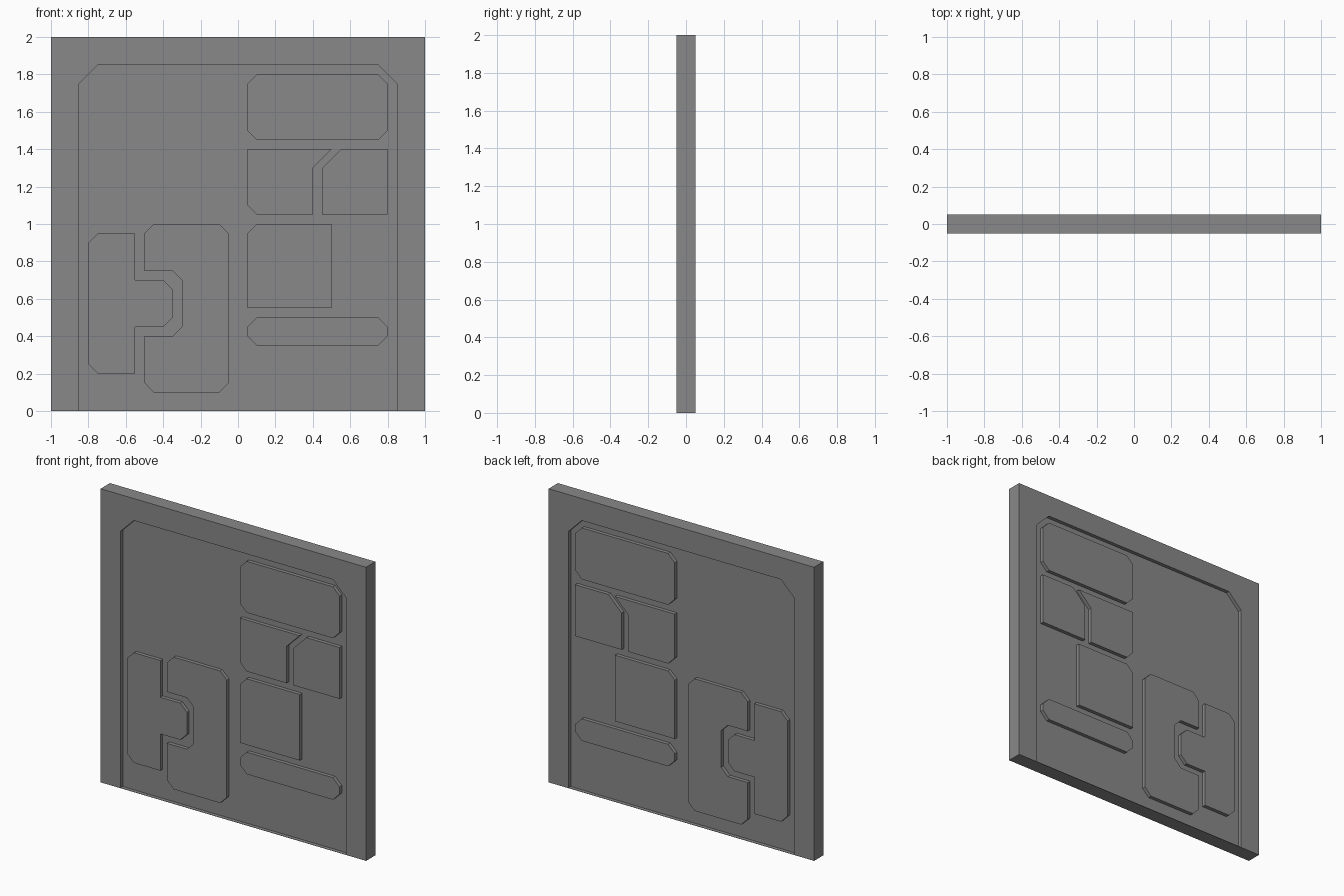
import bpy
import bmesh
from mathutils import Vector

cube = bpy.data.objects.get("Cube")
if cube:
    bpy.data.objects.remove(cube, do_unlink=True)

GRID = 0.05          # all outlines are drawn on this grid
FULL = 0.05          # half thickness of frame and raised pads
CORE = 0.025         # half thickness of the recessed panel

grey = bpy.data.materials.new("plain_grey")
grey.use_nodes = True
colour = (0.25, 0.25, 0.25, 1.0)
grey.diffuse_color = colour
grey.node_tree.nodes["Principled BSDF"].inputs["Base Color"].default_value = colour


def chamfered(corners):
    """Turn (x, z) or (x, z, cut) corners into an outline with cut corners."""
    points = []
    for i, corner in enumerate(corners):
        here = Vector(corner[:2])
        if len(corner) == 2:
            points.append(here)
            continue
        for other in (corners[i - 1], corners[(i + 1) % len(corners)]):
            points.append(here + (Vector(other[:2]) - here).normalized() * corner[2])
    return [p * GRID for p in points]


def slab(name, corners, half):
    """Extrude an outline in the xz plane evenly to both sides of y = 0."""
    bm = bmesh.new()
    base = bm.faces.new([bm.verts.new((p.x, -half, p.y)) for p in chamfered(corners)])
    moved = bmesh.ops.extrude_face_region(bm, geom=[base], use_keep_orig=True)
    verts = [v for v in moved["geom"] if isinstance(v, bmesh.types.BMVert)]
    bmesh.ops.translate(bm, verts=verts, vec=(0, 2 * half, 0))
    bmesh.ops.recalc_face_normals(bm, faces=bm.faces)
    mesh = bpy.data.meshes.new(name)
    bm.to_mesh(mesh)
    bm.free()
    mesh.materials.append(grey)
    obj = bpy.data.objects.new(name, mesh)
    bpy.context.collection.objects.link(obj)
    return obj


def box(left, right, low, high, cut):
    return [(left, low, cut), (left, high, cut), (right, high, cut), (right, low, cut)]


# Outer frame, thin bottom sill and recessed panel
slab("frame", [(-20, 0), (-20, 40), (20, 40), (20, 0),
               (17, 0), (17, 37, 2), (-17, 37, 2), (-17, 0)], FULL)
slab("bottom_sill", [(-17, 0), (-17, 0.04), (17, 0.04), (17, 0)], FULL)
slab("recessed_panel", [(-17, 0), (-17, 37, 2), (17, 37, 2), (17, 0)], CORE)

# Raised pads, standing out on both sides
pads = {
    "top_pad": box(1, 16, 29, 36, 1),
    "notched_pad": [(1, 28), (10, 28), (8, 26), (8, 21), (1, 21, 1)],
    "cut_corner_pad": [(9, 28, 2), (16, 28), (16, 21), (9, 21)],
    "square_pad": [(1, 20, 1), (10, 20), (10, 11), (1, 11)],
    "bottom_strip_pad": box(1, 16, 7, 10, 1),
    "tongue_pad": [(-16, 19, 1), (-11, 19), (-11, 14), (-7, 14, 1), (-7, 9, 1),
                   (-11, 9), (-11, 4), (-16, 4, 1)],
    "socket_pad": [(-10, 20, 1), (-1, 20, 1), (-1, 2, 1), (-10, 2, 1), (-10, 8),
                   (-6, 8, 1), (-6, 15, 1), (-10, 15)],
}
for name, corners in pads.items():
    slab(name, corners, FULL)
